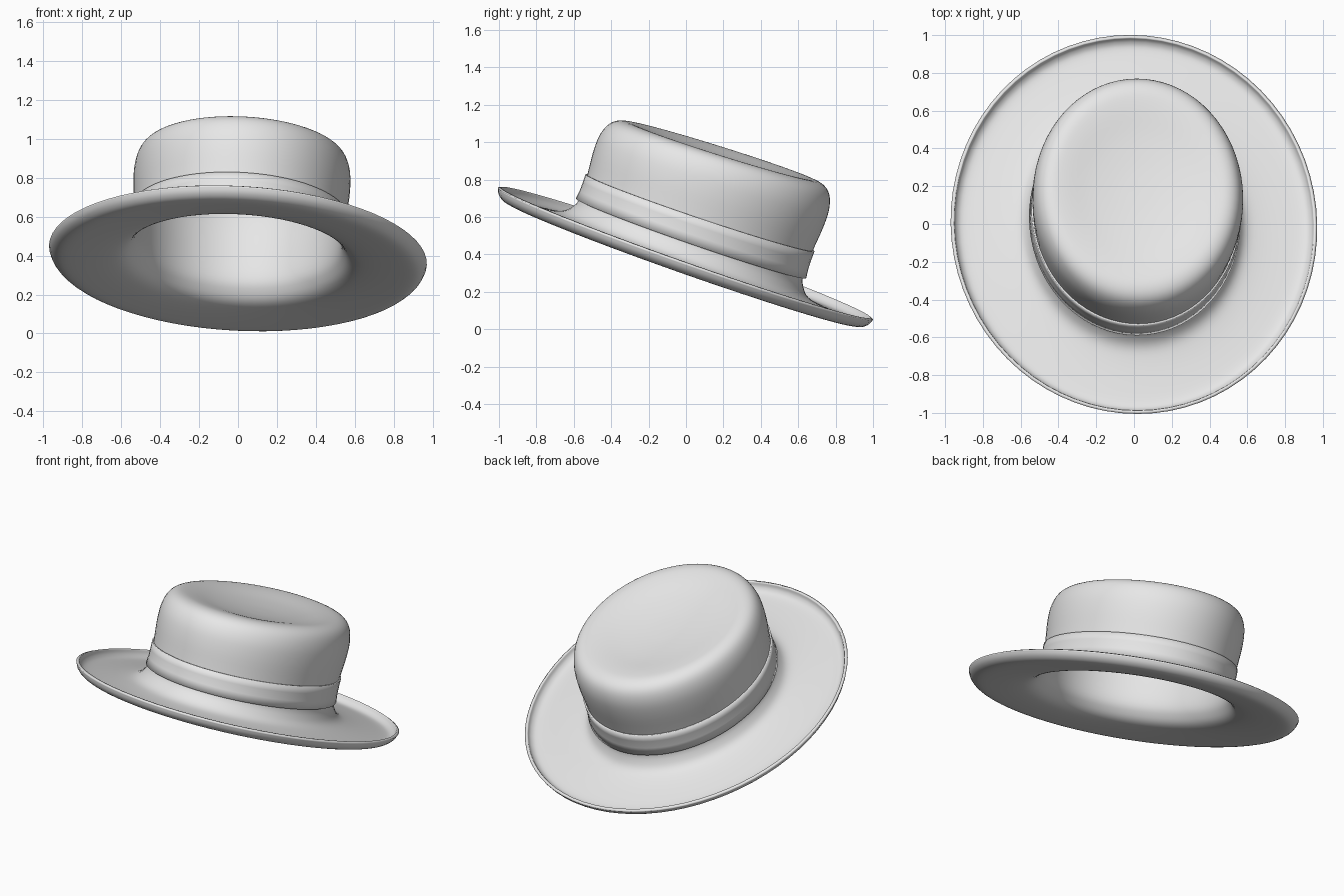
import bpy, bmesh, math
from mathutils import Matrix, Vector

if "Cube" in bpy.data.objects:
    bpy.data.objects.remove(bpy.data.objects["Cube"])

SEG = 72
grey = bpy.data.materials.new("light grey felt")
grey.diffuse_color = (0.8, 0.8, 0.8, 1)
grey.use_nodes = True
grey.node_tree.nodes["Principled BSDF"].inputs["Base Color"].default_value = grey.diffuse_color

# the whole hat leans back and slightly to one side
TILT = (Matrix.Translation((0, 0, 0.41)) @ Matrix.Rotation(math.radians(3.1), 4, 'Y')
        @ Matrix.Rotation(math.radians(-19.4), 4, 'X'))


def smooth_profile(pts, n=4):
    """Catmull-Rom through (radius, height) points."""
    p = [Vector(q) for q in pts]
    p = [2 * p[0] - p[1]] + p + [2 * p[-1] - p[-2]]
    out = []
    for a, b, c, d in zip(p, p[1:], p[2:], p[3:]):
        for k in range(n):
            t = k / n
            out.append(0.5 * (2 * b + (c - a) * t + (2 * a - 5 * b + 4 * c - d) * t * t
                              + (3 * b - a - 3 * c + d) * t ** 3))
    return out + [p[-2]]


def oval_point(r, h, ang):
    f = min(max((r - 0.68) / 0.37, 0), 1)
    x = r * (0.86 + 0.053 * f) * math.cos(ang)
    y = r * math.sin(ang)
    if h > 0:
        h += 0.035 * y * h / 0.58
    return (x, y, h)


def lathe(name, prof, thickness):
    bm = bmesh.new()
    rings = []
    for r, h in prof:
        if r < 1e-4:
            rings.append([bm.verts.new((0, 0, h))] * SEG)
        else:
            rings.append([bm.verts.new(oval_point(r, h, 2 * math.pi * i / SEG)) for i in range(SEG)])
    for a, b in zip(rings, rings[1:]):
        for i in range(SEG):
            j = (i + 1) % SEG
            vs = [a[i], a[j], b[j]] + ([b[i]] if b[i] is not b[j] else [])
            bm.faces.new(vs)
    me = bpy.data.meshes.new(name)
    bm.to_mesh(me)
    bm.free()
    me.transform(TILT)
    me.materials.append(grey)
    ob = bpy.data.objects.new(name, me)
    bpy.context.collection.objects.link(ob)
    m = ob.modifiers.new("thickness", 'SOLIDIFY')
    m.thickness = thickness
    m.offset = -1
    bpy.context.view_layer.objects.active = ob
    ob.select_set(True)
    bpy.ops.object.shade_smooth_by_angle(angle=math.radians(40))
    ob.select_set(False)
    return ob


# brim with curled lip, fillet, crown wall and dished top in one sheet
lathe("hat_body", smooth_profile([
    (1.047, 0.0), (1.032, -0.03), (0.995, -0.048), (0.90, -0.045), (0.78, -0.032),
    (0.70, -0.012), (0.655, 0.03), (0.632, 0.09), (0.636, 0.22), (0.648, 0.37),
    (0.642, 0.47), (0.61, 0.54), (0.55, 0.572), (0.46, 0.57), (0.30, 0.545),
    (0.14, 0.53), (0, 0.526)]), 0.018)

# ribbon band around the foot of the crown
lathe("hat_band", [(0.652, 0.08), (0.646, 0.13), (0.645, 0.18), (0.646, 0.225)], 0.012)
